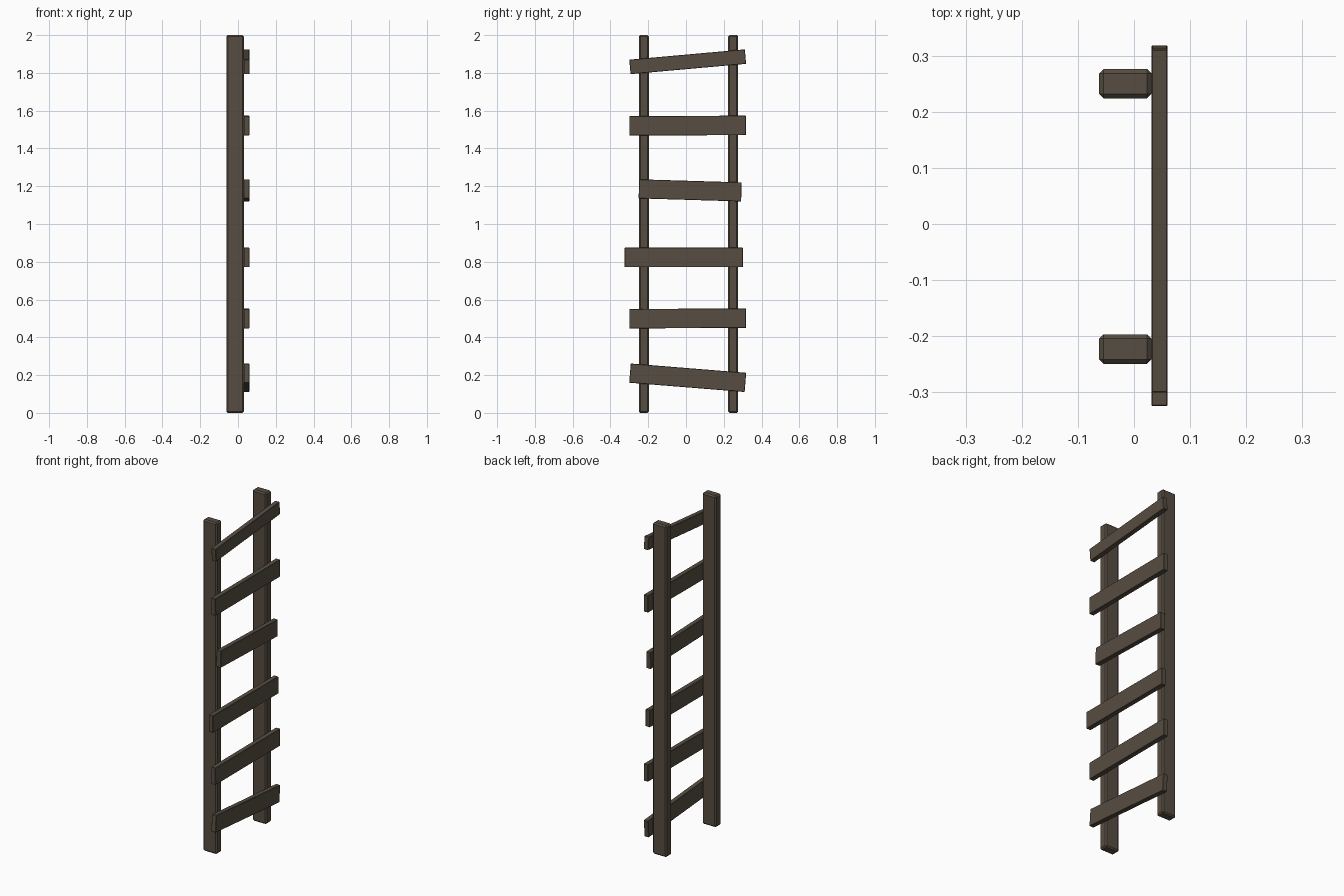
import bpy, bmesh, math
from mathutils import Matrix

if "Cube" in bpy.data.objects:
    bpy.data.objects.remove(bpy.data.objects["Cube"])

# single dark weathered wood colour
wood = bpy.data.materials.new("dark_wood")
wood.diffuse_color = (0.095, 0.075, 0.054, 1)
wood.use_nodes = True
wood.node_tree.nodes["Principled BSDF"].inputs["Base Color"].default_value = wood.diffuse_color


def board(name, size, loc, tilt=0.0, chamfer=0.008):
    """Chamfered flat-shaded box, tilted around the x axis (degrees)."""
    bm = bmesh.new()
    bmesh.ops.create_cube(bm, size=1, matrix=Matrix.Diagonal((*size, 1)))
    bmesh.ops.bevel(bm, geom=bm.edges[:], offset=chamfer, segments=1,
                    profile=0.5, affect='EDGES')
    mesh = bpy.data.meshes.new(name)
    bm.to_mesh(mesh)
    bm.free()
    mesh.materials.append(wood)
    ob = bpy.data.objects.new(name, mesh)
    ob.location = loc
    ob.rotation_euler.x = math.radians(tilt)
    bpy.context.collection.objects.link(ob)
    return ob


# two upright rails
for name, y in (("left_rail", -0.223), ("right_rail", 0.25)):
    board(name, (0.093, 0.053, 2.0), (-0.0155, y, 1.0))

# crooked rungs nailed to the +x side: (centre y, centre z, length, height, tilt)
rungs = [
    (0.009, 0.186, 0.613, 0.102, -4.6),
    (0.009, 0.500, 0.618, 0.103, 0.2),
    (-0.012, 0.823, 0.625, 0.103, 0.0),
    (0.022, 1.178, 0.543, 0.101, -1.7),
    (0.009, 1.521, 0.618, 0.103, 0.2),
    (0.009, 1.859, 0.614, 0.077, 5.1),
]
for i, (y, z, length, height, tilt) in enumerate(rungs):
    board(f"rung_{i + 1}", (0.029, length, height), (0.0455, y, z), tilt, 0.002)
